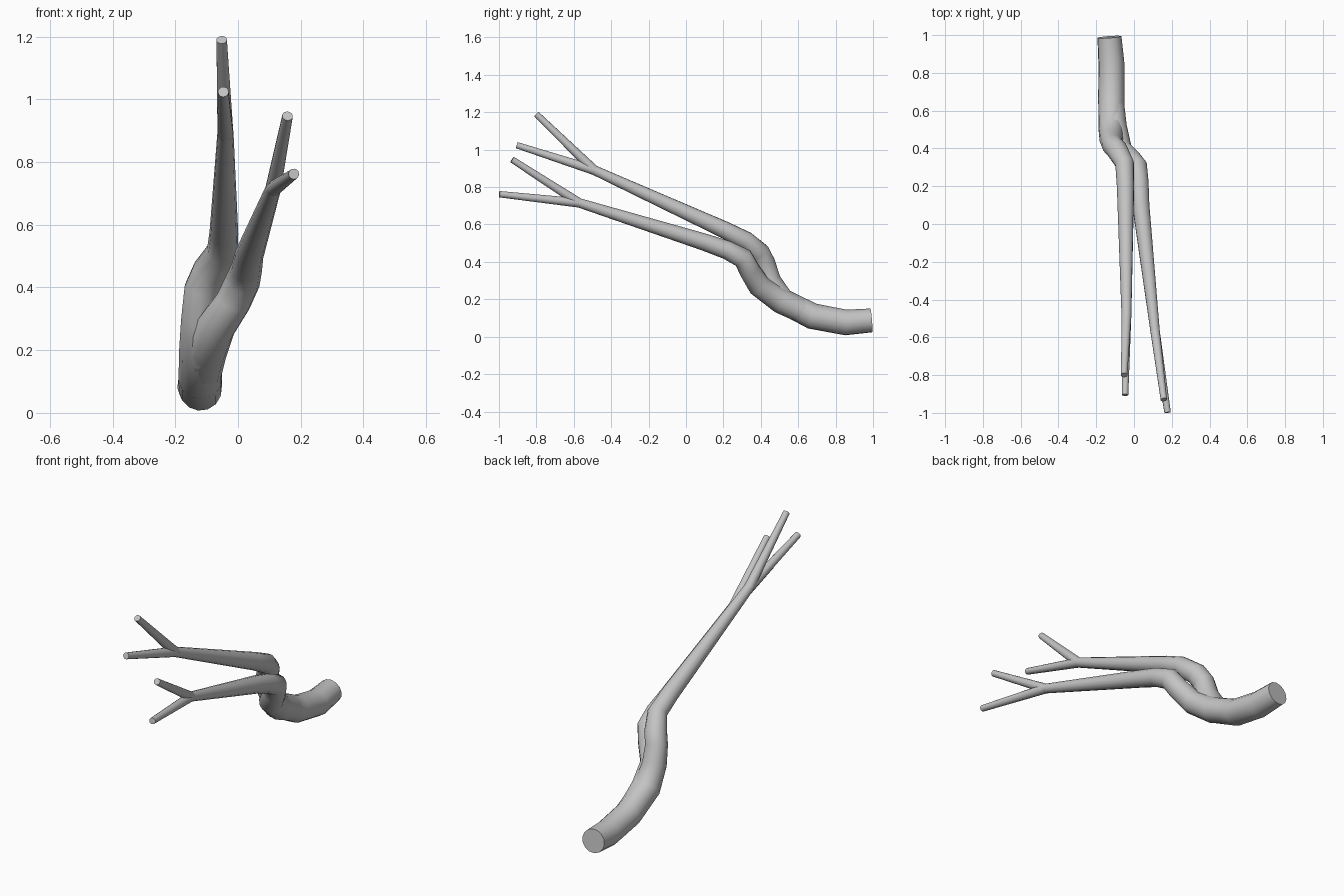
import bpy
import bmesh
from mathutils import Vector

SIDES = 14

cube = bpy.data.objects.get("Cube")
if cube:
    bpy.data.objects.remove(cube, do_unlink=True)

grey = bpy.data.materials.new("plain_grey")
grey.use_nodes = True
colour = (0.55, 0.55, 0.55, 1)
grey.diffuse_color = colour
grey.node_tree.nodes["Principled BSDF"].inputs["Base Color"].default_value = colour


def tube(name, path):
    """Capped tapering tube through (x, y, z, radius) points."""
    points = [Vector(p[:3]) for p in path]
    steps = [(b - a).normalized() for a, b in zip(points, points[1:])]
    tangents = [steps[0]]
    tangents += [(a + b).normalized() for a, b in zip(steps, steps[1:])]
    tangents.append(steps[-1])

    bm = bmesh.new()
    rings = []
    side = tangents[0].orthogonal().normalized()
    for i, (centre, direction) in enumerate(zip(points, tangents)):
        if i:
            side = tangents[i - 1].rotation_difference(direction) @ side
        up = direction.cross(side)
        circle = bmesh.ops.create_circle(bm, segments=SIDES, radius=path[i][3])
        for v in circle["verts"]:
            v.co = centre + side * v.co.x + up * v.co.y
        rings.append(circle["verts"])
    for a, b in zip(rings, rings[1:]):
        for j in range(SIDES):
            k = (j + 1) % SIDES
            bm.faces.new((a[j], a[k], b[k], b[j]))
    bm.faces.new(rings[0])
    bm.faces.new(rings[-1])
    bmesh.ops.recalc_face_normals(bm, faces=bm.faces[:])

    mesh = bpy.data.meshes.new(name)
    bm.to_mesh(mesh)
    bm.free()
    mesh.materials.append(grey)
    obj = bpy.data.objects.new(name, mesh)
    bpy.context.collection.objects.link(obj)
    bpy.ops.object.select_all(action="DESELECT")
    obj.select_set(True)
    bpy.context.view_layer.objects.active = obj
    bpy.ops.object.shade_smooth_by_angle(angle=0.75)


# Trunk, running on into the upper limb
upper_fork = (-0.04, -0.49, 0.89, 0.026)
tube("trunk_and_upper_limb", [
    (-0.13, 0.99, 0.087, 0.064),
    (-0.12, 0.855, 0.076, 0.069),
    (-0.12, 0.675, 0.11, 0.07),
    (-0.12, 0.51, 0.195, 0.069),
    (-0.12, 0.445, 0.30, 0.062),
    (-0.115, 0.42, 0.395, 0.057),
    (-0.09, 0.392, 0.45, 0.057),
    (-0.05, 0.32, 0.514, 0.05),
    (-0.045, 0.2, 0.574, 0.046),
    upper_fork,
])

# Lower limb, leaving the trunk near its bend
lower_fork = (0.112, -0.57, 0.715, 0.025)
tube("lower_limb", [
    (-0.12, 0.675, 0.112, 0.064),
    (-0.105, 0.51, 0.19, 0.068),
    (-0.07, 0.39, 0.275, 0.062),
    (-0.015, 0.34, 0.355, 0.057),
    (0.015, 0.305, 0.42, 0.056),
    (0.028, 0.22, 0.463, 0.05),
    (0.036, 0.1, 0.505, 0.046),
    lower_fork,
])

# Twigs, two from each fork
tips = {
    "upper_limb_high_twig": (upper_fork, (-0.052, -0.8, 1.19, 0.017)),
    "upper_limb_low_twig": (upper_fork, (-0.047, -0.905, 1.024, 0.017)),
    "lower_limb_high_twig": (lower_fork, (0.158, -0.93, 0.947, 0.017)),
    "lower_limb_low_twig": (lower_fork, (0.178, -0.998, 0.762, 0.017)),
}
for name, (fork, tip) in tips.items():
    tube(name, [fork, tip])
